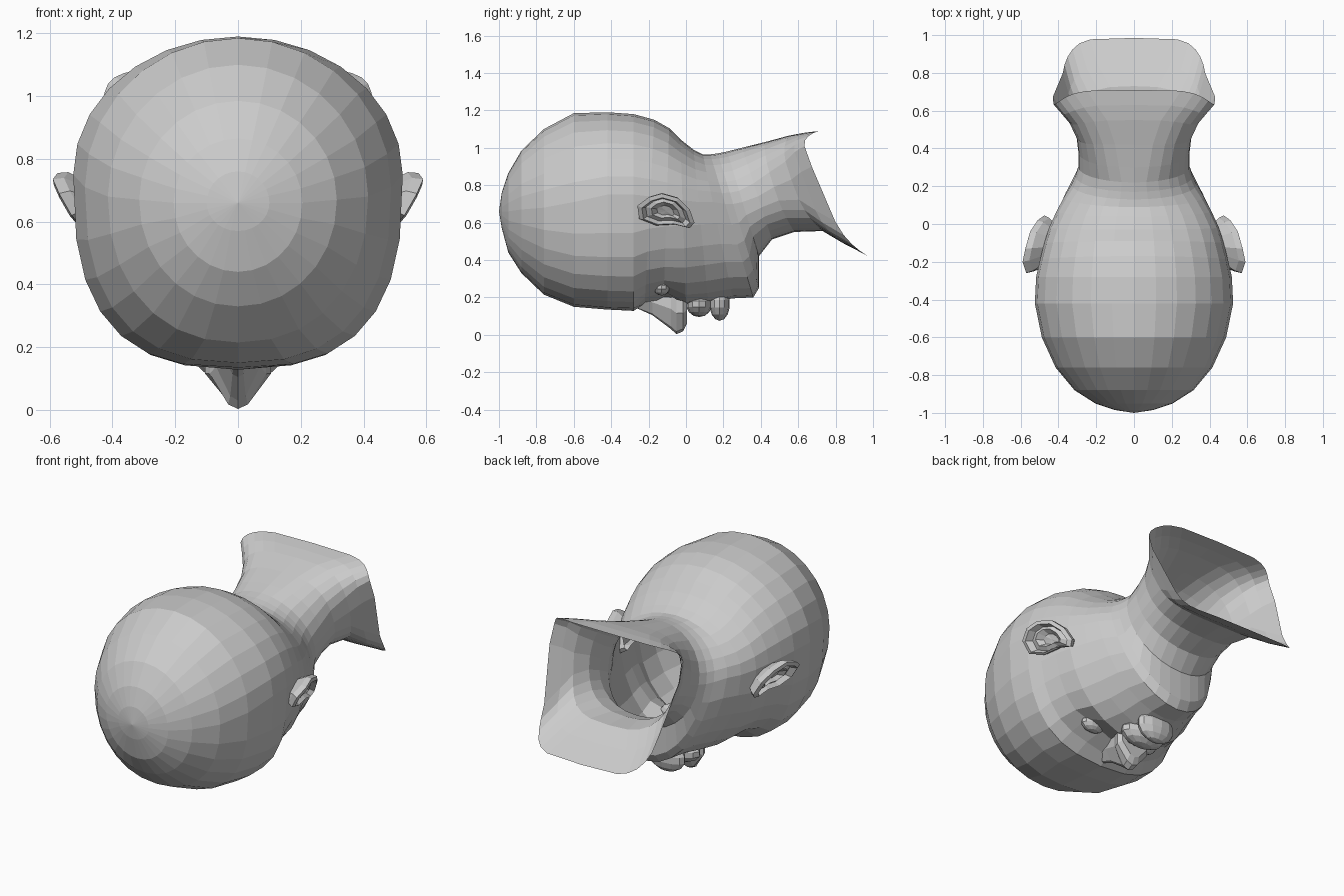
import bpy, bmesh, math
from mathutils import Vector

if "Cube" in bpy.data.objects:
    bpy.data.objects.remove(bpy.data.objects["Cube"])

SEG = 28


def make_object(name, bm):
    bmesh.ops.remove_doubles(bm, verts=bm.verts, dist=0.0005)
    bmesh.ops.recalc_face_normals(bm, faces=bm.faces)
    me = bpy.data.meshes.new(name)
    bm.to_mesh(me)
    bm.free()
    ob = bpy.data.objects.new(name, me)
    bpy.context.collection.objects.link(ob)
    return ob


def loft(bm, rings, cap_start=False, cap_end=False):
    loops = [[bm.verts.new(p) for p in r] for r in rings]
    n = len(loops[0])
    for a, b in zip(loops, loops[1:]):
        for i in range(n):
            j = (i + 1) % n
            bm.faces.new((a[i], a[j], b[j], b[i]))
    for flag, loop in ((cap_start, loops[0]), (cap_end, loops[-1])):
        if flag:
            c = bm.verts.new(sum((v.co for v in loop), Vector()) / n)
            for i in range(n):
                bm.faces.new((loop[i], loop[(i + 1) % n], c))


def section(yt, zt, yb, zb, w, c, pb, pt=2.0, bulge=0.0):
    """Egg-shaped ring from a top point to a bottom point, widest at height c."""
    pts = []
    for i in range(SEG):
        t = 2 * math.pi * i / SEG
        s, k = math.sin(t), math.cos(t)
        p = pt if k >= 0 else pb
        x = math.copysign(abs(s) ** (2 / p), s) * w
        h = abs(k) ** (2 / p)
        if k < -1e-6:  # the chest flap is narrower than the shoulders
            x *= 1 - bulge * min(1, h * 2)
        z = c + h * (zt - c) if k >= 0 else c - h * (c - zb)
        y = yt + (yb - yt) * (zt - z) / (zt - zb) - bulge * s * s
        # eye sockets pressed into the face
        d = ((abs(x) - 0.18) / 0.1) ** 2 + ((y + 0.14) / 0.08) ** 2
        if z < 0.4:
            z += 0.06 * math.exp(-d)
        pts.append((x, y, z))
    return pts


# head: crown, brow, face, jaw (top y,z / bottom y,z / half width / widest z / lower exponent)
HEAD = [
    (-.985, .76, -.985, .57, .10, .66, 2.0), (-.95, .865, -.95, .44, .205, .66, 2.0),
    (-.88, .985, -.88, .33, .315, .67, 2.05), (-.76, 1.10, -.76, .215, .415, .68, 2.2),
    (-.60, 1.185, -.60, .15, .488, .71, 2.5), (-.42, 1.19, -.42, .135, .525, .75, 2.75),
    (-.28, 1.18, -.28, .128, .518, .75, 2.7), (-.17, 1.15, -.22, .165, .498, .74, 2.5),
    (-.09, 1.105, -.12, .175, .475, .73, 2.3), (-.03, 1.045, 0, .16, .45, .72, 2.15),
    (.04, .99, .12, .17, .41, .71, 2.0), (.09, .965, .25, .195, .37, .71, 2.0),
    (.13, .965, .36, .20, .33, .70, 2.0), (.17, .97, .39, .25, .31, .70, 2.0),
    (.22, .98, .39, .42, .295, .71, 2.1),
]
# neck flaring into a square shoulder rim (adds upper exponent and side setback)
NECK = [
    (.30, 1.0, .46, .51, .295, .74, 2.2, 2.3, 0), (.42, 1.03, .58, .55, .305, .79, 2.5, 2.7, .03),
    (.55, 1.065, .73, .555, .345, .83, 3.2, 3.4, .07), (.63, 1.08, .84, .49, .385, .87, 4.8, 4.5, .09),
    (.71, 1.09, .985, .415, .43, .90, 6.0, 5.5, .115),
]
bm = bmesh.new()
loft(bm, [section(*r) for r in HEAD + NECK])
tip = bm.verts.new((0, -1, .66))
bm.verts.ensure_lookup_table()
for i in range(SEG):
    bm.faces.new((bm.verts[i], bm.verts[(i + 1) % SEG], tip))
make_object("head_and_neck", bm)

# nose: arched sections from bridge to underside
bm = bmesh.new()
rings = []
for y, z, w, base in ((-.28, .15, .03, .20), (-.18, .105, .05, .22), (-.08, .03, .07, .21),
                      (-.05, .003, .09, .19), (-.015, .02, .105, .18), (.005, .06, .085, .18)):
    h = base - z
    rings.append([(-w, y, base), (-w, y, z + h * .6), (-w * .35, y, z + h * .08), (0, y, z),
                  (w * .35, y, z + h * .08), (w, y, z + h * .6), (w, y, base)])
loft(bm, rings, True, True)
make_object("nose", bm)


def blob(name, loc, size):
    bm = bmesh.new()
    bmesh.ops.create_uvsphere(bm, u_segments=12, v_segments=7, radius=1)
    bmesh.ops.scale(bm, vec=size, verts=bm.verts)
    bmesh.ops.translate(bm, vec=loc, verts=bm.verts)
    make_object(name, bm)


# lips, sunk into the face
blob("upper_lip", (0, .07, .165), (.14, .07, .07))
blob("lower_lip", (0, .18, .165), (.12, .055, .09))

# ears: cupped rim, mirrored; outline points are x, y, z
EAR = [(.53, -.25, .62), (.57, -.26, .69), (.59, -.20, .735), (.575, -.13, .755), (.55, -.04, .73),
       (.51, .02, .67), (.475, .045, .60), (.465, .02, .57), (.48, -.06, .59), (.50, -.16, .585)]
mid = Vector((.52, -.11, .665))
for side, name in ((1, "ear_right"), (-1, "ear_left")):
    bm = bmesh.new()
    rings = []
    for scale, dx, dz in ((.65, -.08, 0), (.92, -.03, .01), (1, 0, 0), (.84, .008, -.008),
                          (.7, -.02, 0), (.5, -.005, 0), (.3, -.03, 0)):
        ring = []
        for p in EAR:
            q = mid + (Vector(p) - mid) * scale
            ring.append((side * (q.x + dx), q.y, q.z + dz))
        rings.append(ring)
    loft(bm, rings, False, True)
    make_object(name, bm)
    # closed eyelid in the socket
    blob("eyelid_" + name[4:], (side * .18, -.13, .255), (.075, .045, .045))
